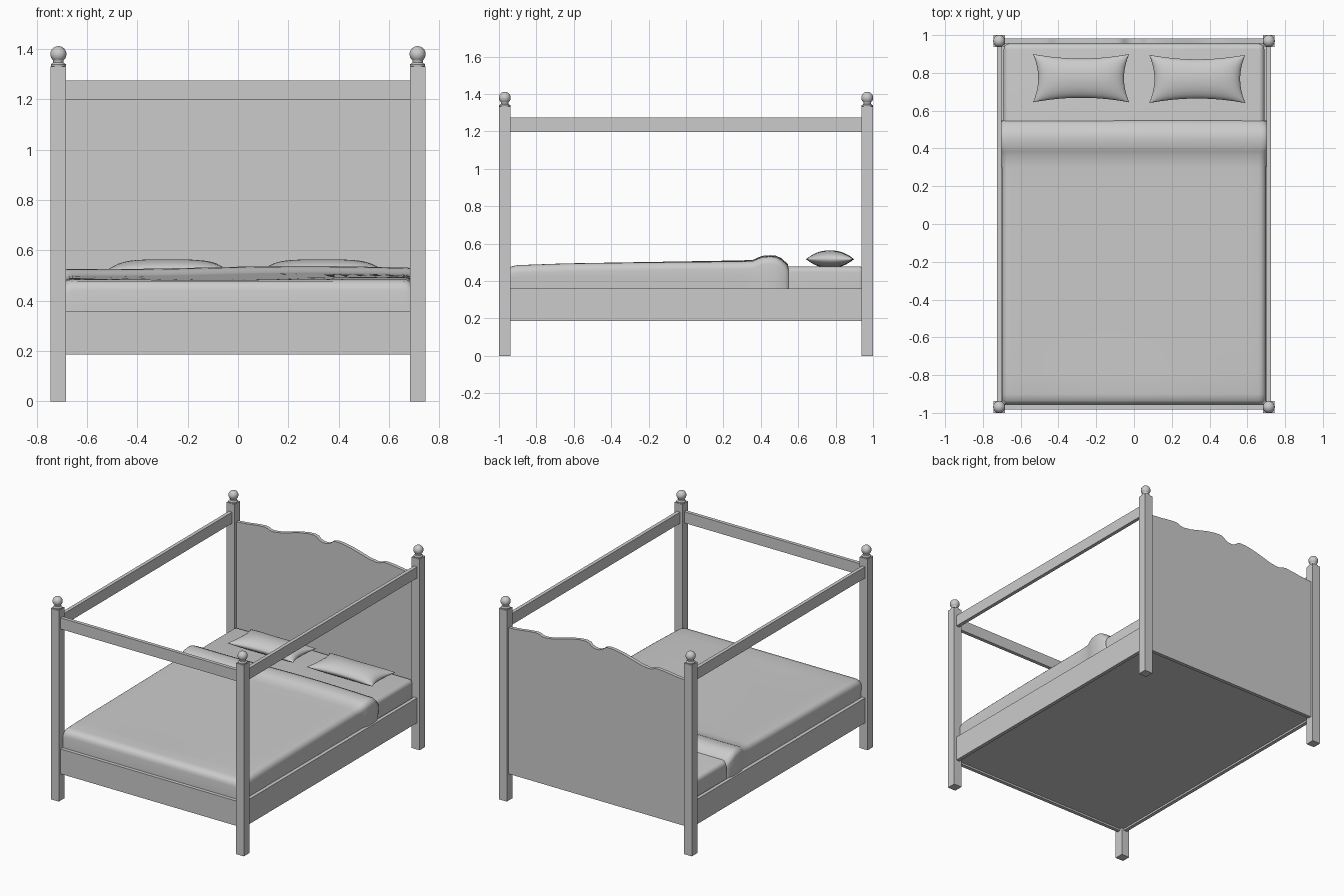
import bpy, bmesh, math
from mathutils import Vector

if "Cube" in bpy.data.objects:
    bpy.data.objects.remove(bpy.data.objects["Cube"])

PX, PY, PH = 0.714, 0.969, 0.031   # post centre and half width


def finish(name, bm, smooth=None):
    bmesh.ops.recalc_face_normals(bm, faces=bm.faces)
    me = bpy.data.meshes.new(name)
    bm.to_mesh(me)
    bm.free()
    ob = bpy.data.objects.new(name, me)
    bpy.context.collection.objects.link(ob)
    if smooth:
        bpy.ops.object.select_all(action='DESELECT')
        ob.select_set(True)
        bpy.context.view_layer.objects.active = ob
        bpy.ops.object.shade_smooth_by_angle(angle=math.radians(smooth))
    return ob


def box(name, lo, hi, bevel=0):
    bm = bmesh.new()
    bmesh.ops.create_cube(bm, size=1)
    lo, hi = Vector(lo), Vector(hi)
    for v in bm.verts:
        v.co = Vector([(a + b) / 2 + c * (b - a) for a, b, c in zip(lo, hi, v.co)])
    if bevel:
        bmesh.ops.bevel(bm, geom=bm.edges[:], offset=bevel, segments=5,
                        profile=0.5, affect='EDGES')
    return finish(name, bm, 40 if bevel else None)


def grid(bm, rows, closed=False):
    vs = [[bm.verts.new(p) for p in r] for r in rows]
    n = len(vs[0])
    for a, b in zip(vs, vs[1:]):
        for i in range(n if closed else n - 1):
            j = (i + 1) % n
            bm.faces.new((a[i], a[j], b[j], b[i]))


def finial(name, x, y):
    # turned collar and neck, then a ball
    prof = [(0.026, 1.325), (0.030, 1.334), (0.030, 1.340), (0.021, 1.346)]
    prof += [(0.032 * math.cos(a), 1.380 + 0.032 * math.sin(a))
             for a in [math.radians(-50 + 139.9 * i / 12) for i in range(13)]]
    rows = [[(x + r * math.cos(t), y + r * math.sin(t), z)
             for t in [math.tau * k / 24 for k in range(24)]] for r, z in prof]
    bm = bmesh.new()
    grid(bm, rows, True)
    bmesh.ops.remove_doubles(bm, verts=bm.verts, dist=0.0002)
    finish(name, bm, 50)


# Posts with finials
for sx in (-1, 1):
    for sy in (-1, 1):
        tag = ("head" if sy > 0 else "foot") + ("_right" if sx > 0 else "_left")
        x, y = sx * PX, sy * PY
        box("post_" + tag, (x - PH, y - PH, 0), (x + PH, y + PH, 1.332))
        finial("finial_" + tag, x, y)

# Side rails and canopy rails
T = 0.0125
for sx, side in ((-1, "left"), (1, "right")):
    for nm, z0, z1 in (("bed_rail_", 0.187, 0.36), ("canopy_rail_", 1.197, 1.275)):
        box(nm + side, (sx * PX - T, -PY + PH, z0), (sx * PX + T, PY - PH, z1))
box("footboard", (-PX + PH, -PY - T, 0.187), (PX - PH, -PY + T, 0.36))
box("canopy_rail_foot", (-PX + PH, -PY - T, 1.197), (PX - PH, -PY + T, 1.275))

# Headboard with a scalloped top, mirrored about the centre
half = [(0, 1.238), (0.02, 1.24), (0.045, 1.25), (0.06, 1.265), (0.085, 1.272),
        (0.13, 1.27), (0.2, 1.258), (0.28, 1.236), (0.34, 1.219), (0.40, 1.211),
        (0.425, 1.214), (0.445, 1.224), (0.47, 1.227), (0.53, 1.222),
        (0.60, 1.212), (PX - PH, 1.205)]
top = [(-x, z) for x, z in half[:0:-1]] + half
bm = bmesh.new()
grid(bm, [[(x, PY - T, 0.187) for x, z in top], [(x, PY - T, z) for x, z in top],
          [(x, PY + T, z) for x, z in top], [(x, PY + T, 0.187) for x, z in top],
          [(x, PY - T, 0.187) for x, z in top]])
bmesh.ops.remove_doubles(bm, verts=bm.verts, dist=0.0001)
bmesh.ops.holes_fill(bm, edges=bm.edges, sides=0)
finish("headboard", bm, 30)

# Slat base and mattress
box("bed_base", (-0.702, -0.957, 0.20), (0.702, 0.957, 0.24))
box("mattress", (-0.690, -0.940, 0.24), (0.690, 0.955, 0.478), 0.03)

# Blanket: sections (y, top height, half width) from the foot to the turned-down fold
secs = [(-0.955, 0.345, 0.685), (-0.955, 0.44, 0.69), (-0.950, 0.462, 0.695),
        (-0.935, 0.478, 0.698), (-0.90, 0.484, 0.70)]
secs += [(-0.9 + 0.1 * i, 0.484 + 0.0017 * i, 0.70) for i in range(1, 13)]
secs += [(0.36, 0.508, 0.703), (0.385, 0.520, 0.708), (0.41, 0.529, 0.715),
         (0.45, 0.532, 0.718), (0.48, 0.530, 0.718), (0.51, 0.516, 0.715),
         (0.53, 0.498, 0.708), (0.545, 0.485, 0.703), (0.548, 0.470, 0.698)]
rows = []
for y, h, w in secs:
    r = 0.04
    right = [(w * i / 10 * 0.94, h) for i in range(11)]
    right += [(w - r + r * math.sin(a), h - r + r * math.cos(a))
              for a in [math.pi / 2 * k / 5 for k in range(1, 6)]]
    right += [(w - 0.001, 0.42), (w - 0.004, 0.345)]
    row = []
    for x, z in [(-x, z) for x, z in right[:0:-1]] + right:
        k = max(0, min(1, (z - 0.44) / 0.04)) * max(0, min(1, (y + 0.95) / 0.3))
        wave = 0.006 * math.sin(4 * x + 1.2 * y) * k
        row.append((x, y, min(z, h) + wave))
    rows.append(row)
bm = bmesh.new()
grid(bm, rows)
finish("blanket", bm, 60)

# Pillows: pinched cushions with pointed corners
for nm, cx, cy in (("pillow_left", -0.28, 0.772), ("pillow_right", 0.335, 0.768)):
    bm = bmesh.new()
    N = 18
    for s in (-1, 1):
        rows = []
        for j in range(N + 1):
            v = math.sin(math.pi / 2 * (2 * j / N - 1))
            row = []
            for i in range(N + 1):
                u = math.sin(math.pi / 2 * (2 * i / N - 1))
                x = 0.255 * u * (1 - 0.11 * (1 - v * v))
                y = 0.128 * v * (1 - 0.19 * (1 - u * u))
                z = 0.047 * max(0, (1 - u ** 4) * (1 - v * v)) ** 0.55
                row.append((cx + x, cy + y, 0.517 + s * z))
            rows.append(row)
        grid(bm, rows)
    bmesh.ops.remove_doubles(bm, verts=bm.verts, dist=0.0002)
    finish(nm, bm, 70)
